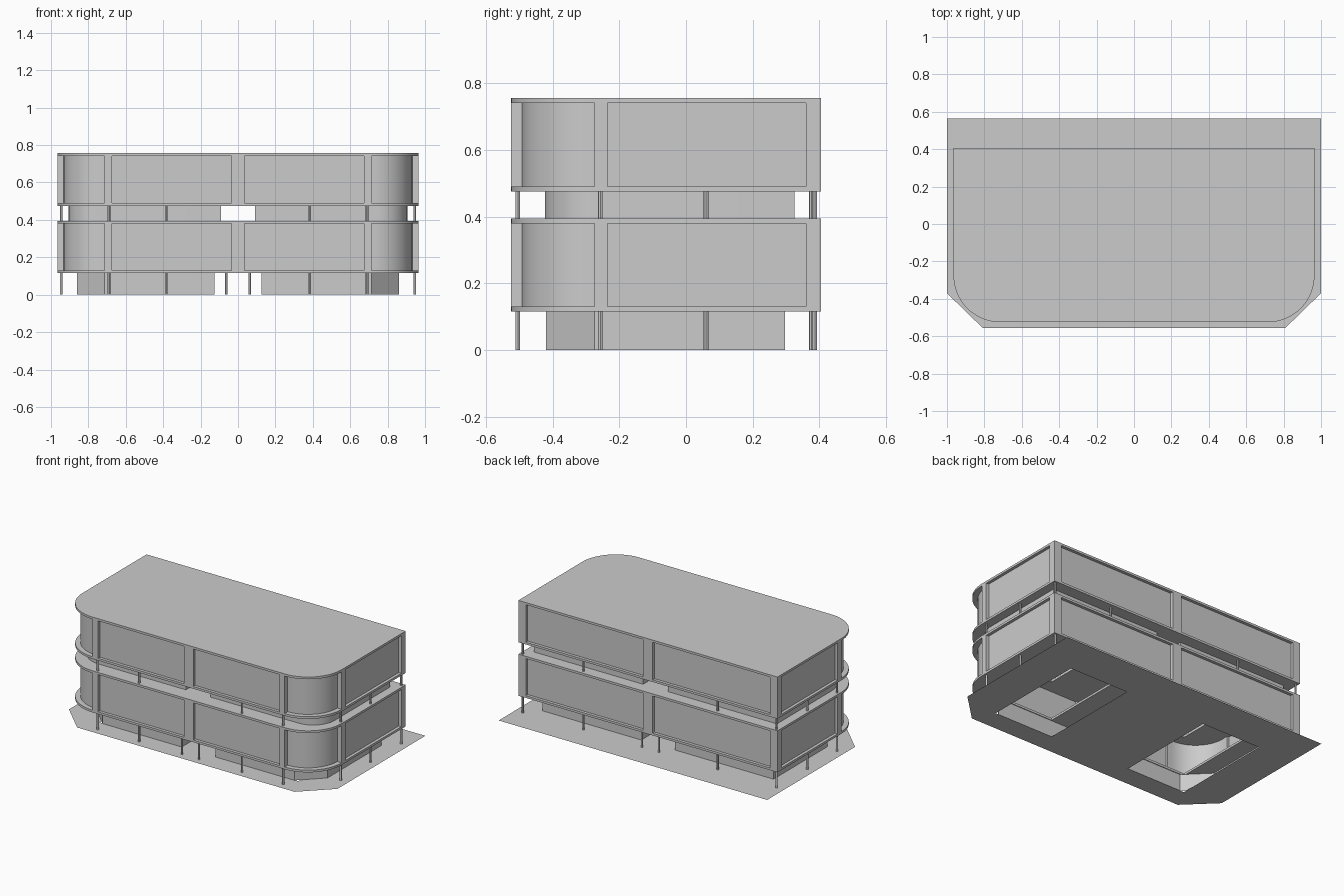
import bpy, bmesh, math

if "Cube" in bpy.data.objects:
    bpy.data.objects.remove(bpy.data.objects["Cube"])

GREY = bpy.data.materials.new("plain_grey")
GREY.use_nodes = True
GREY.diffuse_color = (0.6, 0.6, 0.6, 1)
GREY.node_tree.nodes["Principled BSDF"].inputs["Base Color"].default_value = (0.6, 0.6, 0.6, 1)


def finish(bm, name, smooth=False):
    mesh = bpy.data.meshes.new(name)
    bm.to_mesh(mesh)
    bm.free()
    mesh.materials.append(GREY)
    ob = bpy.data.objects.new(name, mesh)
    bpy.context.scene.collection.objects.link(ob)
    if smooth:
        bpy.ops.object.select_all(action='DESELECT')
        ob.select_set(True)
        bpy.context.view_layer.objects.active = ob
        bpy.ops.object.shade_smooth_by_angle(angle=math.radians(30))
    return ob


def arc(cx, cy, r, n=20):
    """Quarter arc from the front direction round to +x."""
    steps = [math.pi / 2 * i / n for i in range(n + 1)]
    return [(cx + r * math.sin(a), cy - r * math.cos(a)) for a in steps]


def mirrored(half):
    return half + [(-x, y) for x, y in reversed(half)]


def plate(name, outline, z, thick=0, holes=()):
    """Flat sheet or slab with optional openings."""
    bm = bmesh.new()
    edges = []
    for loop in [outline, *holes]:
        vs = [bm.verts.new((x, y, z)) for x, y in loop]
        edges += [bm.edges.new((vs[i - 1], vs[i])) for i in range(len(vs))]
    bmesh.ops.triangle_fill(bm, edges=edges, use_beauty=True, normal=(0, 0, 1))
    if thick:
        geo = bmesh.ops.extrude_face_region(bm, geom=bm.faces[:], use_keep_orig=True)
        up = [g for g in geo["geom"] if isinstance(g, bmesh.types.BMVert)]
        bmesh.ops.translate(bm, verts=up, vec=(0, 0, thick))
        bmesh.ops.recalc_face_normals(bm, faces=bm.faces[:])
    return finish(bm, name, bool(thick))


def wall(name, outline, z0, z1):
    """Upright sheet following a closed outline."""
    bm = bmesh.new()
    low = [bm.verts.new((x, y, z0)) for x, y in outline]
    top = [bm.verts.new((x, y, z1)) for x, y in outline]
    for i in range(len(low)):
        bm.faces.new((low[i - 1], low[i], top[i], top[i - 1]))
    bmesh.ops.recalc_face_normals(bm, faces=bm.faces[:])
    return finish(bm, name, True)


def box(name, x0, x1, y0, y1, z0, z1):
    bm = bmesh.new()
    bmesh.ops.create_cube(bm, size=1)
    for v in bm.verts:
        v.co = ((x0, x1)[v.co.x > 0], (y0, y1)[v.co.y > 0], (z0, z1)[v.co.z > 0])
    return finish(bm, name)


def column(name, x, y, z0, z1):
    bm = bmesh.new()
    bmesh.ops.create_cone(bm, cap_ends=True, segments=12, radius1=0.007, radius2=0.007, depth=z1 - z0)
    bmesh.ops.translate(bm, verts=bm.verts[:], vec=(x, y, (z0 + z1) / 2))
    return finish(bm, name, True)


W, FRONT, BACK, R, RAIL = 0.965, -0.525, 0.405, 0.25, 0.015
CX, CY = W - R, FRONT + R
POST, INSET = 0.04, 0.02

# Stairwell openings
openings = [[(s * 0.30, -0.415), (s * 0.74, -0.415), (s * 0.74, 0.29), (s * 0.30, 0.29)] for s in (1, -1)]

# Ground sheet with clipped front corners
plate("ground_sheet", mirrored([(0.81, -0.555), (1, -0.37), (1, 0.565)]), 0, holes=openings)

# Storeys: slabs, recessed walls and flush posts
slab_line = mirrored(arc(CX, CY, R) + [(W, BACK)])
wall_line = mirrored([(CX, FRONT + INSET)] + arc(CX, CY, R - 0.033)
                     + [(W - INSET, CY), (W - INSET, BACK - INSET)])
for storey, z0, z1 in (("lower", 0.115, 0.395), ("upper", 0.475, 0.757)):
    cut = openings if storey == "lower" else ()
    plate(storey + "_floor_slab", slab_line, z0, RAIL, cut)
    plate(storey + "_roof_slab", slab_line, z1 - RAIL, RAIL, cut)
    lo, hi = z0 + RAIL, z1 - RAIL
    wall(storey + "_wall", wall_line, lo, hi)
    depth = 0.035
    box(storey + "_front_middle_post", -0.035, 0.035, FRONT, FRONT + depth, lo, hi)
    box(storey + "_back_middle_post", -0.035, 0.035, BACK - depth, BACK, lo, hi)
    for s, side in ((1, "left"), (-1, "right")):
        name = f"{storey}_{side}_"
        fx = sorted((s * (CX - POST), s * CX))
        sx = sorted((s * (W - depth), s * W))
        bx = sorted((s * 0.91, s * W))
        box(name + "front_post", *fx, FRONT, FRONT + depth, lo, hi)
        box(name + "side_post", *sx, CY, CY + POST, lo, hi)
        box(name + "back_corner_post", *bx, BACK - 0.045, BACK, lo, hi)

# Recessed cores and slim columns under each storey
for s, side in ((1, "left"), (-1, "right")):
    ground = [(0.125, -0.42), (0.715, -0.42), (0.86, -0.275), (0.86, 0.297), (0.125, 0.297)]
    middle = [(0.092, -0.423)] + arc(0.745, -0.263, 0.16) + [(0.905, 0.325), (0.092, 0.325)]
    wall(side + "_ground_core", [(s * x, y) for x, y in ground], 0, 0.115)
    wall(side + "_middle_core", [(s * x, y) for x, y in middle], 0.395, 0.475)
    for level, z0, z1 in (("ground", 0, 0.115), ("middle", 0.395, 0.475)):
        spots = [(0.69, -0.505), (0.383, -0.505), (0.945, -0.257), (0.945, 0.06),
                 (0.945, 0.387), (0.5, 0.377)]
        if level == "ground":
            spots += [(0.063, -0.505), (0.063, 0.377)]
        for i, (x, y) in enumerate(spots):
            column(f"{level}_{side}_column_{i + 1}", s * x, y, z0, z1)
